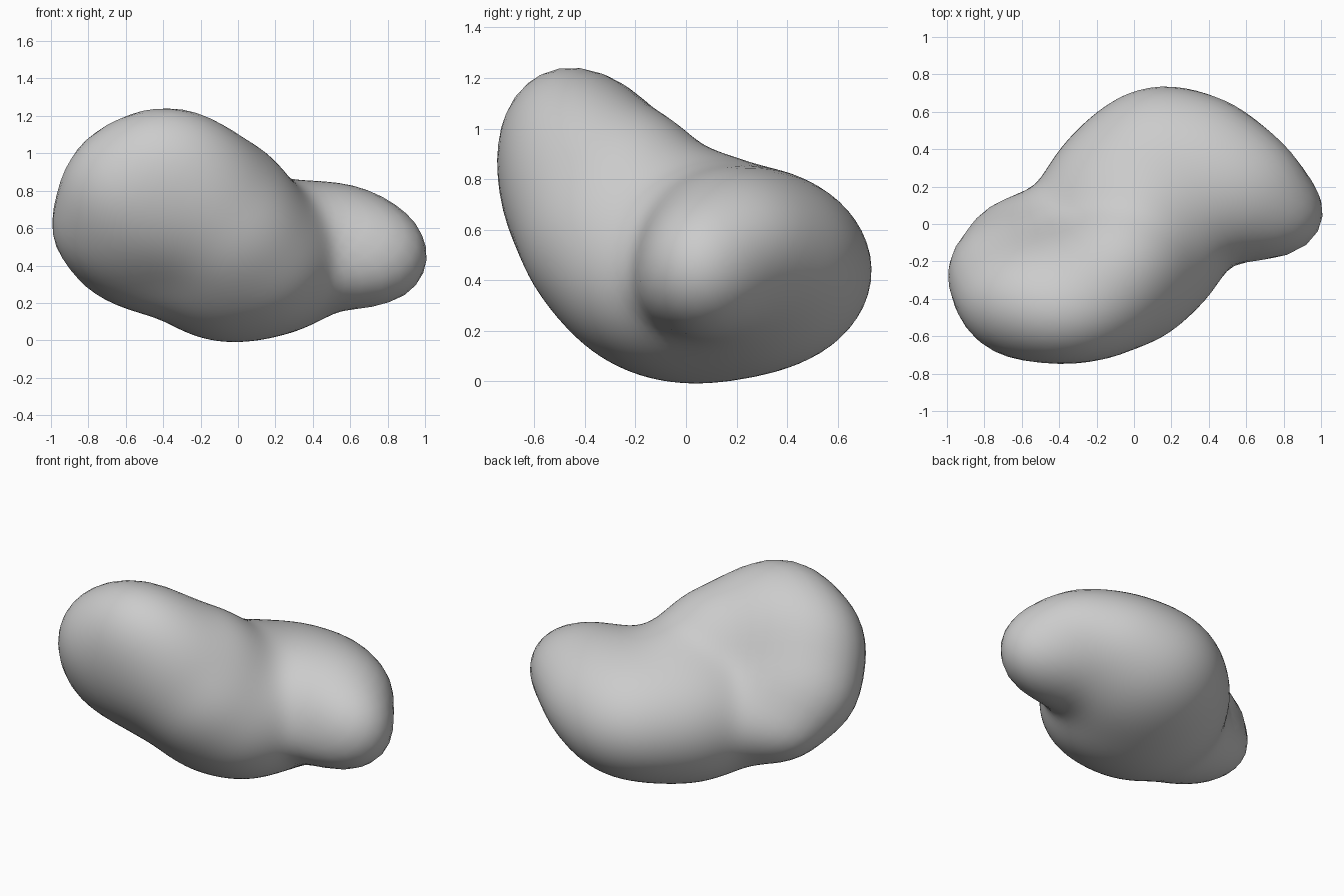
import bpy
import bmesh
import math
from mathutils import Vector

cube = bpy.data.objects.get("Cube")
if cube:
    bpy.data.objects.remove(cube, do_unlink=True)

BLEND = 0.06       # softness of the joins between lobes
INSET = 0.036      # pulls the skin in to offset the swelling of the blend
CORE = Vector((0.0, 0.0, 0.5))

# Rounded masses: name -> (centre, radii)
lobes = {
    "upper lobe": ((-.4, -.38, .78), (.57, .36, .45)),
    "crown": ((-.38, -.49, .95), (.36, .26, .31)),
    "front corner": ((-.62, -.45, .82), (.28, .26, .28)),
    "front fill": ((-.2, -.44, .77), (.28, .26, .3)),
    "shoulder": ((-.08, -.2, .72), (.38, .31, .38)),
    "upper front": ((-.05, -.3, .58), (.4, .37, .36)),
    "outer end": ((-.6, -.25, .6), (.43, .33, .34)),
    "rear ledge": ((-.6, -.05, .42), (.28, .2, .2)),
    "lower side": ((-.4, -.13, .42), (.42, .31, .3)),
    "belly": ((-.06, .02, .42), (.5, .56, .45)),
    "neck": ((.05, .04, .58), (.32, .31, .33)),
    "throat": ((.17, -.1, .42), (.34, .4, .36)),
    "rear mass": ((.15, .24, .43), (.5, .53, .42)),
    "rear shoulder": ((.38, .32, .5), (.36, .36, .31)),
    "lower lobe": ((.5, .2, .56), (.44, .36, .3)),
    "lower tip": ((.745, .05, .46), (.3, .25, .27)),
    "lower foot": ((.62, .08, .36), (.32, .26, .19)),
}
masses = [(Vector(c), Vector(r), sum(r) / len(r)) for c, r in lobes.values()]


def field(p):
    """Smooth union of all masses, negative inside."""
    total = 0.0
    for centre, radii, size in masses:
        d = p - centre
        q = Vector((d.x / radii.x, d.y / radii.y, d.z / radii.z))
        total += math.exp(-(q.length - 1) * size / BLEND)
    return -BLEND * math.log(max(total, 1e-30)) + INSET


def skin_distance(direction):
    """Distance from the core to the skin along a direction."""
    low, high = 0.0, 2.0
    for _ in range(20):
        mid = (low + high) / 2
        if field(CORE + direction * mid) < 0:
            low = mid
        else:
            high = mid
    return low


# Push a sphere out to the blended skin
bm = bmesh.new()
bmesh.ops.create_icosphere(bm, subdivisions=5, radius=1)
for v in bm.verts:
    direction = v.co.normalized()
    v.co = CORE + direction * skin_distance(direction)

# Even out the stretched faces
for _ in range(2):
    bmesh.ops.smooth_vert(bm, verts=bm.verts, factor=0.4,
                          use_axis_x=True, use_axis_y=True, use_axis_z=True)

bmesh.ops.recalc_face_normals(bm, faces=bm.faces)
for f in bm.faces:
    f.smooth = True
mesh = bpy.data.meshes.new("two_lobed_rock")
bm.to_mesh(mesh)
bm.free()
rock = bpy.data.objects.new("two_lobed_rock", mesh)
bpy.context.collection.objects.link(rock)

# Pale stone grey
grey = bpy.data.materials.new("stone grey")
grey.use_nodes = True
colour = (.6, .6, .6, 1)
grey.diffuse_color = colour
grey.node_tree.nodes["Principled BSDF"].inputs["Base Color"].default_value = colour
mesh.materials.append(grey)
